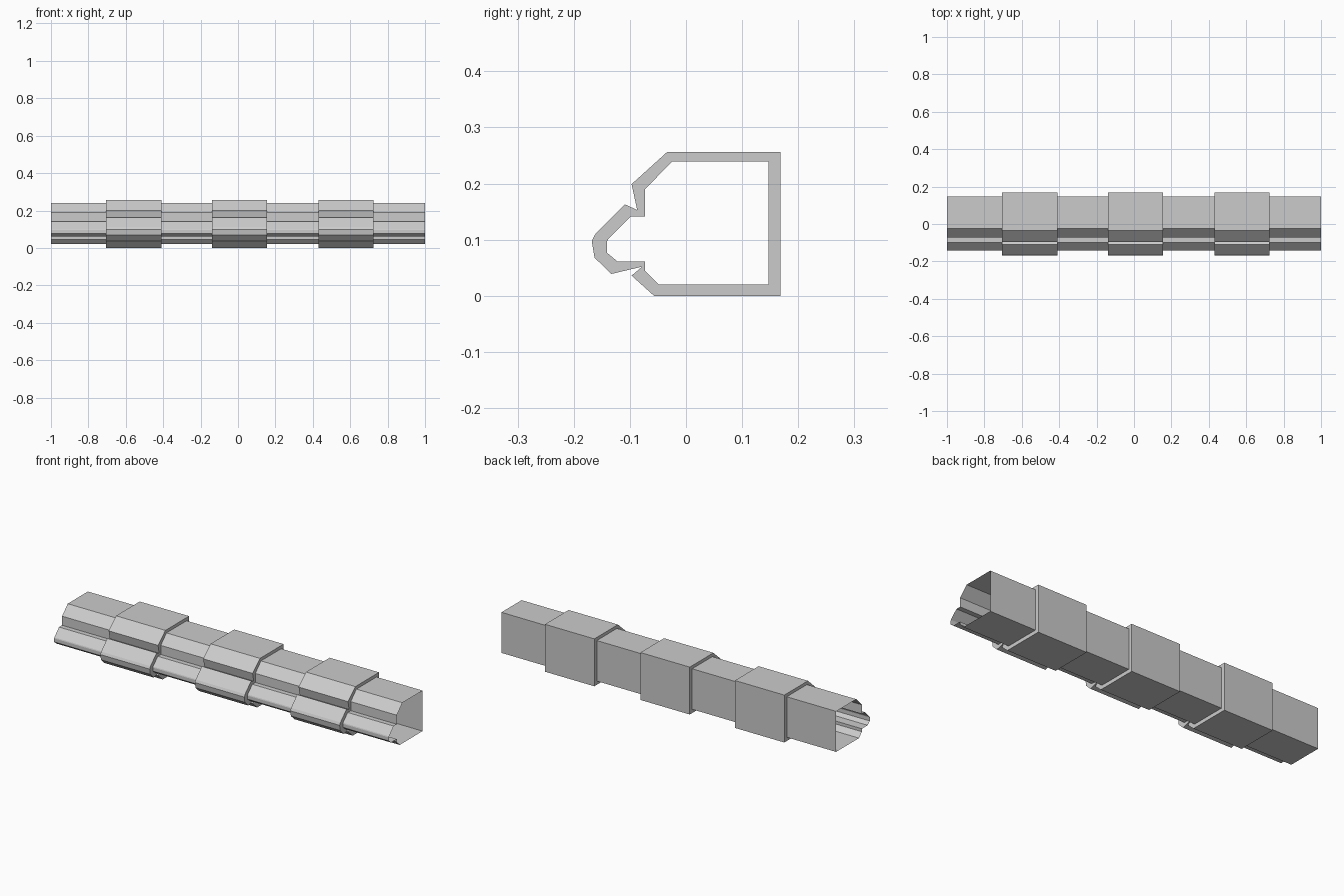
import bpy, bmesh

if "Cube" in bpy.data.objects:
    bpy.data.objects.remove(bpy.data.objects["Cube"])

# Matching (y, z) cross-sections: slim tube and wider sleeve
TUBE = [(.147, .02), (.147, .239), (-.025, .239), (-.073, .19), (-.073, .141),
        (-.099, .141), (-.139, .101), (-.141, .096), (-.141, .077), (-.122, .061),
        (-.073, .061), (-.073, .045), (-.048, .02)]
SLEEVE = [(.168, 0), (.168, .256), (-.034, .256), (-.097, .199), (-.087, .153),
          (-.109, .163), (-.161, .111), (-.168, .098), (-.163, .068), (-.133, .039),
          (-.078, .052), (-.097, .036), (-.057, 0)]

# Stations along the length: the tube steps out to each sleeve and back
stations = [(-1.0, TUBE)]
for start, end in [(-.705, -.41), (-.14, .155), (.43, .725)]:
    stations += [(start, TUBE), (start, SLEEVE), (end, SLEEVE), (end, TUBE)]
stations.append((1.0, TUBE))

# Open-ended skin through all stations
bm = bmesh.new()
rings = [[bm.verts.new((x, y, z)) for y, z in prof] for x, prof in stations]
n = len(TUBE)
for a, b in zip(rings, rings[1:]):
    for i in range(n):
        j = (i + 1) % n
        bm.faces.new((a[i], a[j], b[j], b[i]))
bmesh.ops.recalc_face_normals(bm, faces=bm.faces)
# make sure the back wall faces outward
back = max(bm.faces, key=lambda f: f.calc_center_median().y)
back.normal_update()
if back.normal.y < 0:
    bmesh.ops.reverse_faces(bm, faces=bm.faces)

mesh = bpy.data.meshes.new("sleeved_tube")
bm.to_mesh(mesh)
bm.free()
obj = bpy.data.objects.new("sleeved_tube", mesh)
bpy.context.collection.objects.link(obj)
